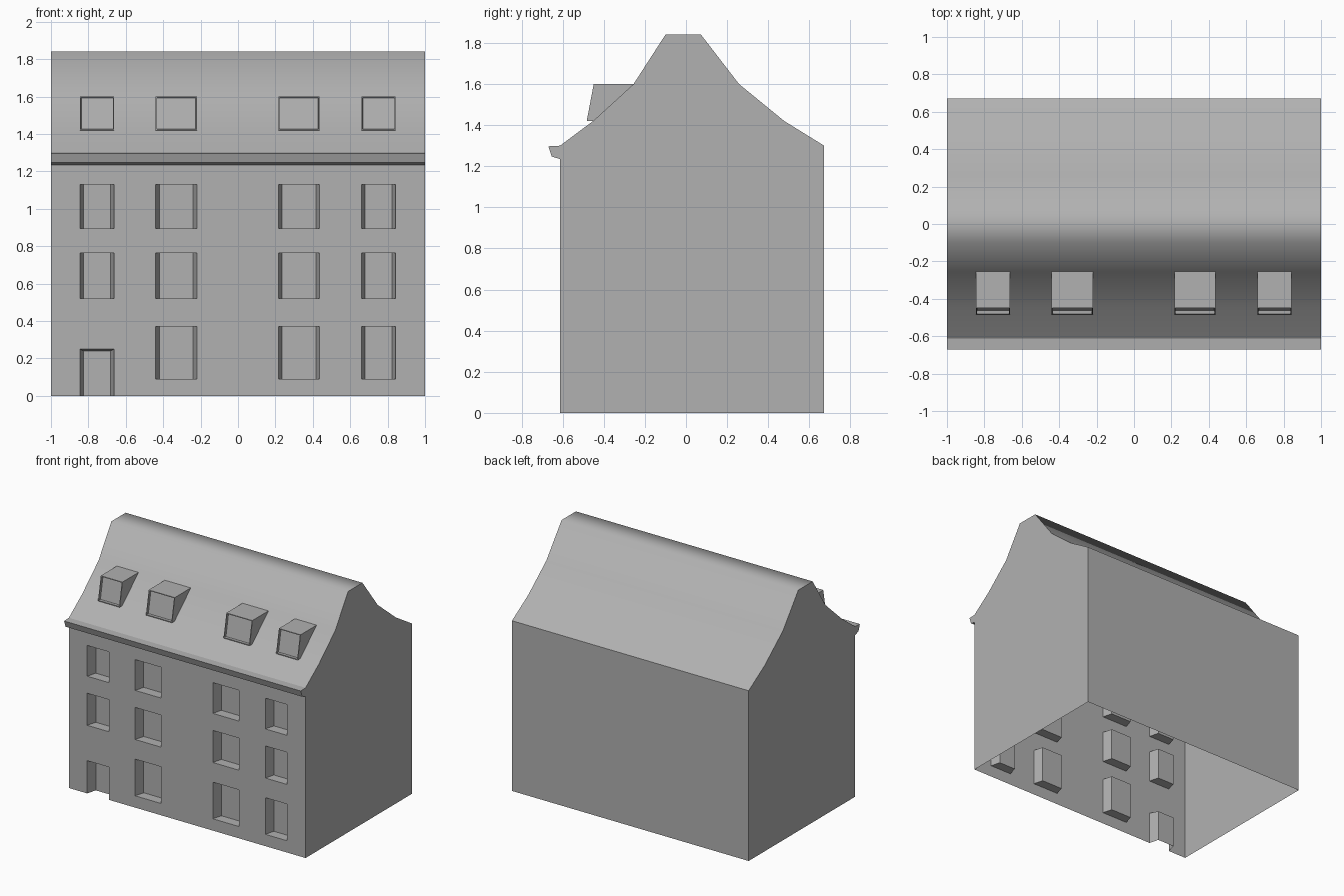
import bpy, bmesh
from mathutils import Vector

if "Cube" in bpy.data.objects:
    bpy.data.objects.remove(bpy.data.objects["Cube"])

BAYS = [(-0.845, -0.662), (-0.44, -0.22), (0.216, 0.436), (0.66, 0.843)]
FLOORS = [(0.09, 0.37), (0.52, 0.765), (0.895, 1.13)]
FRONT, BACK, EAVE = -0.613, 0.672, 1.30
DEPTH = 0.075
ROOF = [(FRONT, EAVE), (-0.452, 1.42), (-0.255, 1.60), (-0.10, 1.84),
        (0.073, 1.84), (0.258, 1.60), (0.478, 1.42), (BACK, EAVE)]

# one darker grey for the whole house
GREY = bpy.data.materials.new("dark_grey")
GREY.diffuse_color = (0.44, 0.44, 0.44, 1)
GREY.use_nodes = True
GREY.node_tree.nodes["Principled BSDF"].inputs["Base Color"].default_value = GREY.diffuse_color


def face(bm, pts):
    return bm.faces.new([bm.verts.new(p) for p in pts])


def finish(bm, name):
    bmesh.ops.remove_doubles(bm, verts=bm.verts, dist=1e-5)
    me = bpy.data.meshes.new(name)
    bm.to_mesh(me)
    bm.free()
    me.materials.append(GREY)
    ob = bpy.data.objects.new(name, me)
    bpy.context.collection.objects.link(ob)
    return ob


def prism(bm, profile, x0, x1):
    """Extrude a (y, z) outline along x; returns the side faces."""
    n = len(profile)
    a = [bm.verts.new((x0, *p)) for p in profile]
    b = [bm.verts.new((x1, *p)) for p in profile]
    sides = [bm.faces.new((a[i], a[(i + 1) % n], b[(i + 1) % n], b[i])) for i in range(n)]
    bm.faces.new(a[::-1])
    bm.faces.new(b)
    bmesh.ops.recalc_face_normals(bm, faces=bm.faces)
    return sides


# openings: door in the first bay of the ground floor, windows elsewhere
openings = [(*bay, *fl) for fl in FLOORS for bay in BAYS]
openings[0] = (*BAYS[0], 0.0, 0.25)

# front wall with openings left out of the grid
bm = bmesh.new()
xs = sorted({-1.0, 1.0, *[v for o in openings for v in o[:2]]})
zs = sorted({0.0, EAVE, *[v for o in openings for v in o[2:]]})
for x0, x1 in zip(xs, xs[1:]):
    for z0, z1 in zip(zs, zs[1:]):
        cx, cz = (x0 + x1) / 2, (z0 + z1) / 2
        if not any(o[0] < cx < o[1] and o[2] < cz < o[3] for o in openings):
            face(bm, [(x0, FRONT, z0), (x1, FRONT, z0), (x1, FRONT, z1), (x0, FRONT, z1)])
bmesh.ops.remove_doubles(bm, verts=bm.verts, dist=1e-5)
bmesh.ops.dissolve_limit(bm, angle_limit=0.01, verts=bm.verts, edges=bm.edges)
finish(bm, "front_wall")

# splayed reveals and closed panes
bm = bmesh.new()
for x0, x1, z0, z1 in openings:
    door = z0 == 0
    s, top = 0.02, (0.01 if door else 0.0)
    outer = [(x0, FRONT, z0), (x1, FRONT, z0), (x1, FRONT, z1), (x0, FRONT, z1)]
    y = FRONT + DEPTH
    inner = [(x0 + s, y, z0), (x1 - s, y, z0), (x1 - s, y, z1 - top), (x0 + s, y, z1 - top)]
    face(bm, inner)
    for i in range(1 if door else 0, 4):
        j = (i + 1) % 4
        face(bm, [outer[i], outer[j], inner[j], inner[i]])
finish(bm, "window_and_door_recesses")

# gables and back wall, open underneath
bm = bmesh.new()
gable = [(FRONT, 0), (BACK, 0)] + ROOF[::-1]
face(bm, [(1, *p) for p in gable])
face(bm, [(-1, *p) for p in gable[::-1]])
face(bm, [(1, BACK, 0), (-1, BACK, 0), (-1, BACK, EAVE), (1, BACK, EAVE)])
finish(bm, "gables_and_back_wall")

# smooth roof sheet
bm = bmesh.new()
for p, q in zip(ROOF, ROOF[1:]):
    face(bm, [(-1, *p), (1, *p), (1, *q), (-1, *q)])
for f in bm.faces:
    f.smooth = True
finish(bm, "roof")

# cornice under the eave
bm = bmesh.new()
prism(bm, [(FRONT, EAVE), (-0.670, 1.297), (-0.653, 1.247), (FRONT, 1.235)], -1, 1)
finish(bm, "cornice")

# dormers with a framed front, the pane pushed straight back
bm = bmesh.new()
fronts, hidden = [], []
for x0, x1 in BAYS:
    s = prism(bm, [(-0.452, 1.42), (-0.483, 1.42), (-0.449, 1.60), (-0.255, 1.60)], x0, x1)
    fronts.append(s[1])
    hidden.append(s[3])
bmesh.ops.inset_individual(bm, faces=fronts, thickness=0.008, depth=0)
bmesh.ops.inset_individual(bm, faces=fronts, thickness=0.002, depth=0)
bmesh.ops.translate(bm, verts=[v for f in fronts for v in f.verts], vec=Vector((0, 0.018, 0)))
bmesh.ops.delete(bm, geom=hidden, context='FACES_ONLY')
finish(bm, "dormers")
